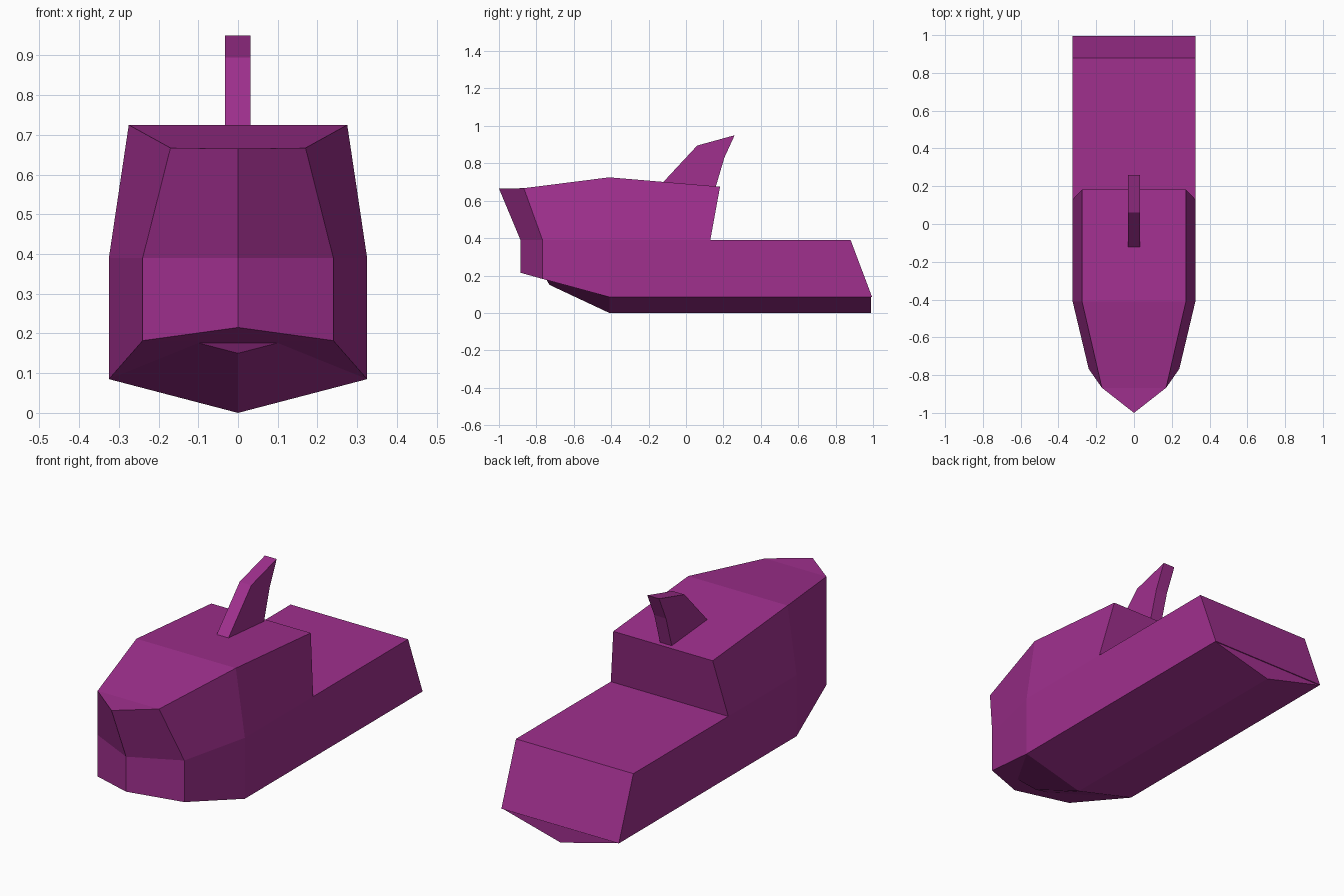
import bpy
import bmesh

cube = bpy.data.objects.get("Cube")
if cube:
    bpy.data.objects.remove(cube, do_unlink=True)

COLOUR = (0.35, 0.029, 0.27, 1.0)
purple = bpy.data.materials.new("purple")
purple.use_nodes = True
purple.diffuse_color = COLOUR
shader = next(n for n in purple.node_tree.nodes if n.type == 'BSDF_PRINCIPLED')
shader.inputs["Base Color"].default_value = COLOUR


def finish(name, bm):
    """Turn a bmesh into a flat-shaded, coloured object."""
    bmesh.ops.remove_doubles(bm, verts=bm.verts, dist=0.0001)
    bmesh.ops.recalc_face_normals(bm, faces=bm.faces)
    mesh = bpy.data.meshes.new(name)
    bm.to_mesh(mesh)
    bm.free()
    mesh.materials.append(purple)
    obj = bpy.data.objects.new(name, mesh)
    bpy.context.collection.objects.link(obj)
    return obj


def full_ring(bm, half):
    """Left half, bow to stern, mirrored into left and right vertex rows."""
    left = [bm.verts.new(p) for p in half]
    right = [v if p[0] == 0 else bm.verts.new((-p[0], p[1], p[2]))
             for v, p in zip(left, half)]
    return left, right


def cap(bm, ring):
    """Close a ring with one strip of faces between each pair of stations."""
    left, right = ring
    bm.faces.new((left[0], left[1], right[1]))
    for i in range(1, len(left) - 1):
        bm.faces.new((left[i], left[i + 1], right[i + 1], right[i]))


def loft(name, lower, upper):
    """Closed shell between two symmetric outlines."""
    bm = bmesh.new()
    low, up = full_ring(bm, lower), full_ring(bm, upper)
    for a, b in zip(low, up):
        for i in range(len(a) - 1):
            bm.faces.new((a[i], a[i + 1], b[i + 1], b[i]))
    bm.faces.new((low[0][-1], low[1][-1], up[1][-1], up[0][-1]))
    cap(bm, low)
    cap(bm, up)
    return finish(name, bm)


# Outlines: nose, cheek, shoulder, rear
bottom = [(0, -0.885, 0.215), (0.24, -0.767, 0.182), (0.325, -0.41, 0.085), (0.325, 0.995, 0.085)]
belt = [(0, -0.885, 0.39), (0.24, -0.767, 0.39), (0.325, -0.41, 0.39)]
roof = [(0, -1, 0.665), (0.17, -0.867, 0.667), (0.275, -0.41, 0.725), (0.275, 0.182, 0.675)]

# Lower body with the flat rear deck, and the raised cab on its front
loft("lower_body", bottom, belt + [(0.325, 0.88, 0.39)])
loft("cab", belt + [(0.325, 0.13, 0.39)], roof)

# V-shaped keel under the body, with a small blunt bow
bm = bmesh.new()
edge_l, edge_r = full_ring(bm, [(0.1, -0.745, 0.176), (0.325, -0.41, 0.085), (0.325, 0.99, 0.085)])
ridge = [bm.verts.new(p) for p in ((0, -0.73, 0.15), (0, -0.41, 0), (0, 0.99, 0))]
for side in (edge_l, edge_r):
    for i in range(2):
        bm.faces.new((side[i], side[i + 1], ridge[i + 1], ridge[i]))
for i in (0, 2):
    bm.faces.new((edge_l[i], edge_r[i], ridge[i]))
finish("keel", bm)

# Swept fin on the roof
bm = bmesh.new()
profile = [(-0.14, 0.68), (0.06, 0.895), (0.26, 0.95), (0.205, 0.83), (0.155, 0.66)]
face = bm.faces.new([bm.verts.new((-0.033, y, z)) for y, z in profile])
grown = bmesh.ops.extrude_face_region(bm, geom=[face], use_keep_orig=True)["geom"]
bmesh.ops.translate(bm, vec=(0.065, 0, 0),
                    verts=[g for g in grown if isinstance(g, bmesh.types.BMVert)])
finish("roof_fin", bm)
